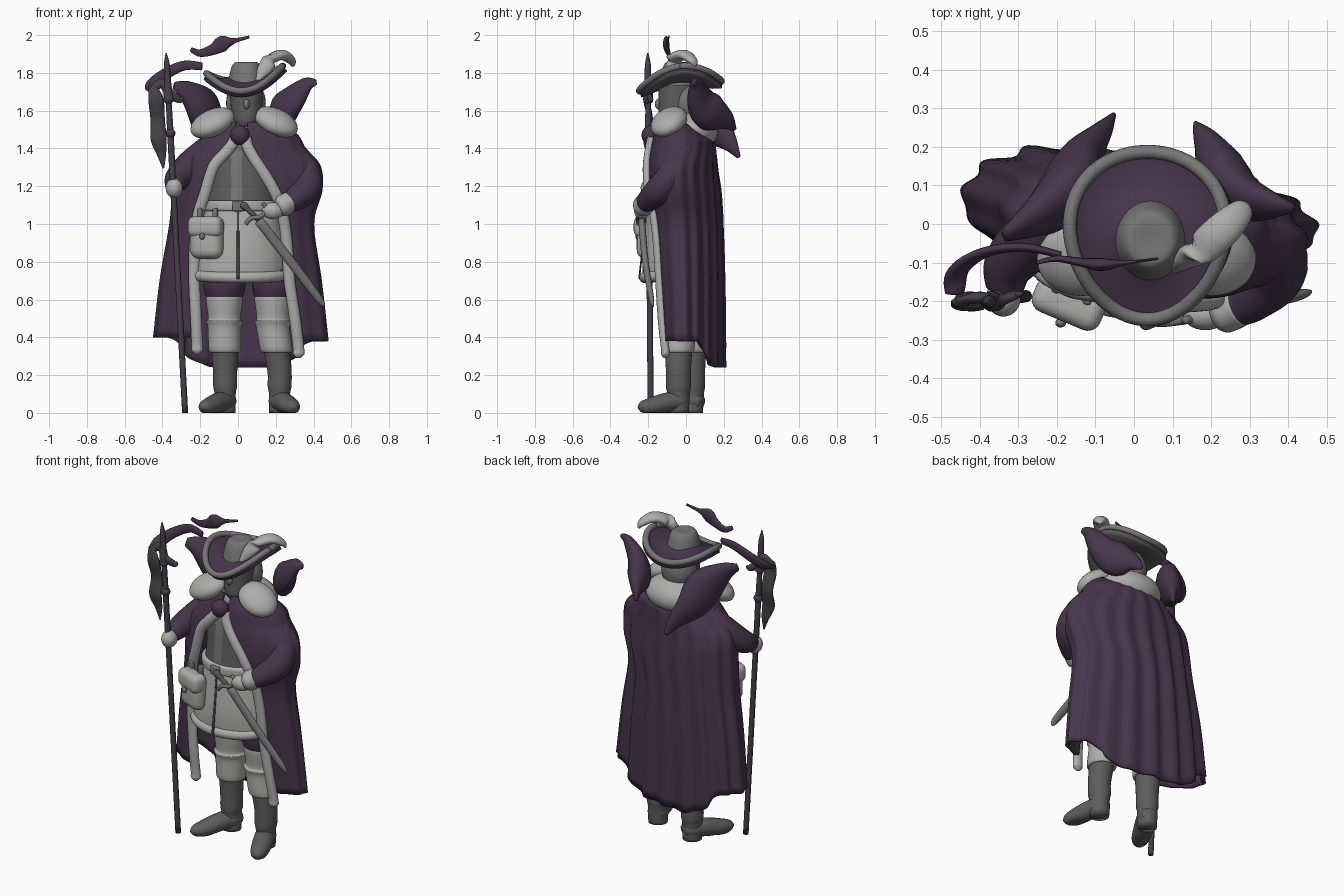
import bpy, math
from mathutils import Vector

def material(name, c):
    m = bpy.data.materials.new(name)
    m.diffuse_color = (*c, 1)
    return m

PURPLE = material("deep purple", (0.062, 0.035, 0.070))
LIGHT = material("light grey", (0.42, 0.42, 0.415))
MID = material("mid grey", (0.18, 0.18, 0.18))
DARK = material("dark grey", (0.11, 0.11, 0.113))
CHAR = material("charcoal", (0.060, 0.052, 0.064))

def mesh_obj(name, verts, faces, mats, rule=None):
    me = bpy.data.meshes.new(name)
    me.from_pydata([tuple(v) for v in verts], [], faces)
    ob = bpy.data.objects.new(name, me)
    bpy.context.collection.objects.link(ob)
    for m in (mats if isinstance(mats, list) else [mats]):
        me.materials.append(m)
    for p in me.polygons:
        p.use_smooth = True
        if rule:
            p.material_index = rule(p.center, p.normal)
    return ob

def smooth_path(pts, n=6):
    """Catmull-Rom interpolation of tuples of any length."""
    out = []
    for i in range(len(pts) - 1):
        p0, p1, p2, p3 = pts[max(i - 1, 0)], pts[i], pts[i + 1], pts[min(i + 2, len(pts) - 1)]
        for k in range(n):
            t = k / n
            out.append(tuple(0.5 * (2 * b + (c - a) * t + (2 * a - 5 * b + 4 * c - d) * t * t
                       + (3 * b - a - 3 * c + d) * t ** 3) for a, b, c, d in zip(p0, p1, p2, p3)))
    return out + [tuple(pts[-1])]

def skin(name, rings, mats, rule=None):
    """Join closed rings into a capped tube."""
    n = len(rings[0])
    verts = [v for r in rings for v in r]
    faces = [(i * n + j, i * n + (j + 1) % n, (i + 1) * n + (j + 1) % n, (i + 1) * n + j)
             for i in range(len(rings) - 1) for j in range(n)]
    faces += [tuple(reversed(range(n))), tuple(range(len(verts) - n, len(verts)))]
    return mesh_obj(name, verts, faces, mats, rule)

def loft(name, secs, mats, rule=None, n=40, steps=4):
    """Stack of horizontal ellipses: (z, cx, cy, rx, ry)."""
    rings = [[(cx + rx * math.cos(a), cy + ry * math.sin(a), z)
              for a in (2 * math.pi * j / n for j in range(n))]
             for z, cx, cy, rx, ry in smooth_path(secs, steps)]
    return skin(name, rings, mats, rule)

def sweep(name, pts, mats, ref=(0, 1, 0), flat=1.0, n=16, steps=6):
    """Elliptical tube along points (x, y, z, half width)."""
    path = smooth_path(pts, steps)
    pos = [Vector(p[:3]) for p in path]
    rings = []
    for i, p in enumerate(path):
        t = (pos[min(i + 1, len(pos) - 1)] - pos[max(i - 1, 0)]).normalized()
        s = t.cross(Vector(ref)).normalized()
        u = t.cross(s)
        w = max(p[3], 0.002)
        rings.append([pos[i] + s * w * math.cos(a) + u * w * flat * math.sin(a)
                      for a in (2 * math.pi * j / n for j in range(n))])
    return skin(name, rings, mats)

def blob(name, c, r, mat, rot=(0, 0, 0)):
    bpy.ops.mesh.primitive_uv_sphere_add(segments=28, ring_count=16, location=c, rotation=rot)
    ob = bpy.context.object
    ob.name, ob.scale = name, r
    ob.data.materials.append(mat)
    bpy.ops.object.shade_smooth()
    return ob

def box(name, c, size, mat, bevel=0.03, rot=(0, 0, 0)):
    bpy.ops.mesh.primitive_cube_add(size=1, location=c, rotation=rot)
    ob = bpy.context.object
    ob.name, ob.scale = name, size
    bpy.ops.object.transform_apply(location=False, rotation=False, scale=True)
    ob.data.materials.append(mat)
    b = ob.modifiers.new("round", 'BEVEL')
    b.width, b.segments = bevel, 5
    bpy.ops.object.shade_smooth()
    return ob

# Cape: rows of (z, cx, cy, rx, ry, left edge x, right edge x), open at the front
rows = smooth_path([
    (1.54, 0.05, -0.01, 0.18, 0.13, -0.01, 0.05), (1.47, 0.07, -0.01, 0.25, 0.16, -0.02, 0.05),
    (1.40, 0.055, -0.012, 0.305, 0.172, -0.055, 0.065), (1.31, 0.055, -0.015, 0.38, 0.18, -0.135, 0.12),
    (1.18, 0.05, -0.01, 0.395, 0.19, -0.18, 0.20),
    (1.0, 0.02, 0.0, 0.38, 0.185, -0.23, 0.26), (0.7, 0.015, 0.015, 0.425, 0.175, -0.245, 0.285),
    (0.38, 0.015, 0.025, 0.46, 0.165, -0.225, 0.33)], 5)
N = 120
cape, left_edge, right_edge = [], [], []
for i, (z, cx, cy, rx, ry, xl, xr) in enumerate(rows):
    t = i / (len(rows) - 1)
    tl = -math.pi + math.asin(min(1, (cx - xl) / rx))
    tr = math.pi - math.asin(max(-1, min(1, (xr - cx) / rx)))
    for j in range(N + 1):
        a = tl + (tr - tl) * j / N
        c = math.cos(a)
        back = max(0, c)
        f = 1 + 0.06 * t ** 0.6 * math.cos(17 * a + 1.5 * math.sin(2 * a)) * (0.2 + 0.8 * back)
        k = min(1, max(0, (c - 0.55) / 0.42))
        drop = 0.14 * k * k * (3 - 2 * k) * t ** 2 + 0.09 * back * (1 - t) ** 6
        x = cx + rx * f * math.sin(a)
        shear = 0.15 * (x - 0.02) * (0.6 + 0.4 * c) * min(1, 2 * t)
        cape.append((x, cy + ry * f * c - shear, z - drop + 0.02 * (x < 0) * t ** 4 * (1 - k)))
    if i > 5:
        left_edge.append((*cape[-N - 1], 0.03))
        right_edge.append((*cape[-1], 0.03))
M = N + 1
ob = mesh_obj("cape", cape, [(i * M + j, i * M + j + 1, (i + 1) * M + j + 1, (i + 1) * M + j)
              for i in range(len(rows) - 1) for j in range(N)], PURPLE)
ob.modifiers.new("cloth", 'SOLIDIFY').thickness = 0.02

# Fur edging down both sides of the cape opening
for name, e, dx in (("left_cape_trim", left_edge, 0.01), ("right_cape_trim", right_edge, -0.01)):
    x, y, z, w = e[-1]
    pts = [(p[0] + dx, p[1] - 0.01, p[2], p[3]) for p in e[::3]]
    sweep(name, pts + [(x + dx, y, z - 0.04, w), (x + dx, y, z - 0.07, w), (x + dx, y, z - 0.09, 0.01)],
          LIGHT, flat=0.75, steps=3)

# Torn hood wings behind the head
sweep("left_hood_wing", [(-0.335, -0.03, 1.73, 0.025), (-0.27, 0.01, 1.70, 0.065), (-0.19, 0.07, 1.62, 0.115),
      (-0.15, 0.15, 1.52, 0.10), (-0.09, 0.23, 1.43, 0.05), (-0.055, 0.28, 1.355, 0.012)],
      PURPLE, ref=(0.5, -0.8, 0.4), flat=0.6)
sweep("right_hood_wing", [(0.415, 0.04, 1.75, 0.015), (0.36, 0.05, 1.735, 0.045), (0.28, 0.075, 1.65, 0.085),
      (0.23, 0.13, 1.59, 0.10), (0.19, 0.21, 1.55, 0.055), (0.16, 0.26, 1.50, 0.01)],
      PURPLE, ref=(-0.5, -0.8, 0.4), flat=0.65)

# Fur mantle, collar lobes and clasp
blob("mantle", (0.045, 0.02, 1.49), (0.19, 0.15, 0.11), LIGHT)
blob("left_collar", (-0.135, -0.09, 1.535), (0.125, 0.1, 0.065), LIGHT, (0.3, -0.45, 0.2))
blob("right_collar", (0.20, -0.09, 1.54), (0.125, 0.1, 0.065), LIGHT, (0.3, 0.45, -0.2))
blob("clasp", (0.01, -0.19, 1.47), (0.052, 0.045, 0.052), PURPLE)

# Head and hair
loft("head", [(1.49, 0.045, -0.04, 0.05, 0.06), (1.54, 0.045, -0.06, 0.072, 0.085), (1.62, 0.045, -0.05, 0.083, 0.095),
     (1.75, 0.045, -0.045, 0.09, 0.1)], DARK)
blob("hair", (0.042, 0.01, 1.64), (0.105, 0.09, 0.13), MID)
blob("nose", (0.045, -0.145, 1.635), (0.017, 0.02, 0.028), MID)

# Hat: upswept brim sloping into the crown, rim, crown and feather
def brim_pt(s, a):
    ca, sa = math.cos(a), math.sin(a)
    return (0.035 + 0.2 * s * ca * (1 + 0.12 * sa), -0.03 + 0.217 * s * sa,
            1.735 + 0.10 * (1 - s) ** 2 + s * s * (0.08 * ca * ca + 0.02 * ca + (0.02 if sa > 0 else 0.03) * sa))
B = 64
angs = [2 * math.pi * j / B for j in range(B)]
brim = [brim_pt(0.3 + 0.1 * i, a) for i in range(8) for a in angs]
ob = mesh_obj("hat_brim", brim, [(i * B + j, (i + 1) * B + j, (i + 1) * B + (j + 1) % B, i * B + (j + 1) % B)
              for i in range(7) for j in range(B)], [PURPLE, DARK])
s = ob.modifiers.new("felt", 'SOLIDIFY')
s.thickness, s.material_offset = 0.035, 1
sweep("hat_rim", [(*brim_pt(1, a), 0.018) for a in angs + [0]], MID, ref=(0, 0, 1), steps=1)
loft("hat_crown", [(1.73, 0.043, -0.04, 0.1, 0.11), (1.79, 0.043, -0.04, 0.088, 0.095), (1.835, 0.043, -0.04, 0.076, 0.08),
     (1.857, 0.043, -0.04, 0.055, 0.06), (1.855, 0.043, -0.04, 0.01, 0.01)], MID)
sweep("hat_feather", [(0.10, -0.12, 1.76, 0.012), (0.14, -0.09, 1.82, 0.038), (0.18, -0.06, 1.875, 0.045),
      (0.235, -0.01, 1.895, 0.045), (0.28, 0.035, 1.865, 0.032), (0.29, 0.05, 1.835, 0.01)],
      LIGHT, ref=(0.5, 0.5, 0.7), flat=0.6)

# Jacket with a lighter front band
loft("jacket", [(1.06, 0.02, -0.04, 0.19, 0.165), (1.2, 0.02, -0.035, 0.18, 0.155), (1.35, 0.02, -0.03, 0.175, 0.145),
     (1.48, 0.03, -0.02, 0.13, 0.12)], [DARK, MID],
     lambda c, n: int(-0.04 < c.x < 0.015 and n.y < -0.5), n=60)

# Coat skirt, hem, slit, belt and buckle
loft("coat_skirt", [(1.12, 0.02, -0.04, 0.185, 0.16), (1.0, 0.02, -0.045, 0.21, 0.17), (0.85, 0.015, -0.05, 0.24, 0.18),
     (0.73, 0.01, -0.05, 0.25, 0.178), (0.70, 0.01, -0.05, 0.23, 0.16)], LIGHT)
ring = [(0.01 + 0.238 * math.cos(a), -0.05 + 0.168 * math.sin(a), 0.732 + 0.015 * math.sin(a) * (math.sin(a) < 0), 0.03)
        for a in angs + [0]]
sweep("coat_hem", ring, LIGHT, ref=(0, 0, 1), steps=1)
sweep("coat_slit", [(0.0, -0.211, 1.06, 0.006), (0.0, -0.227, 0.9, 0.007), (0.0, -0.248, 0.71, 0.008)], CHAR, flat=0.6)
loft("belt", [(1.07, 0.02, -0.04, 0.2, 0.172), (1.08, 0.02, -0.04, 0.207, 0.178), (1.115, 0.02, -0.04, 0.207, 0.178),
     (1.125, 0.02, -0.04, 0.195, 0.17)], LIGHT)
box("belt_buckle", (0.0, -0.222, 1.095), (0.06, 0.02, 0.055), MID, 0.008)

# Pouch, turned to follow the hip
turn = (0, 0, -0.4)
box("pouch", (-0.165, -0.195, 0.925), (0.18, 0.10, 0.22), LIGHT, 0.048, turn)
box("pouch_flap", (-0.17, -0.207, 0.985), (0.19, 0.095, 0.11), LIGHT, 0.035, turn)
blob("pouch_button", (-0.19, -0.256, 0.935), (0.014, 0.012, 0.018), MID)
for x, y in ((-0.20, -0.165), (-0.12, -0.195)):
    box("pouch_strap", (x, y, 1.05), (0.025, 0.03, 0.07), MID, 0.01, turn)

# Legs: breeches, cuffs, boots, feet
for side, x, xb, y, toe in (("left", -0.072, -0.068, 0.035, (-0.185, -0.185)), ("right", 0.185, 0.22, -0.04, (0.30, -0.245))):
    loft(side + "_breeches", [(0.58, x, y, 0.085, 0.085), (0.66, x, y, 0.11, 0.11), (0.76, x, y, 0.11, 0.11)], PURPLE)
    loft(side + "_boot_cuff", [(0.32, (x + xb) / 2, y, 0.07, 0.07), (0.335, (x + xb) / 2, y, 0.085, 0.085),
         (0.45, x, y, 0.088, 0.088), (0.485, x, y, 0.098, 0.097), (0.50, x, y, 0.086, 0.086),
         (0.60, x, y, 0.098, 0.098), (0.625, x, y, 0.092, 0.092)], LIGHT)
    loft(side + "_boot", [(0.0, xb, y, 0.055, 0.055), (0.10, xb, y, 0.056, 0.06), (0.14, xb, y, 0.063, 0.066),
         (0.22, xb, y, 0.064, 0.066), (0.35, (x + xb) / 2, y, 0.072, 0.074)], DARK)
    d = Vector((toe[0] - xb, toe[1] - y))
    f = lambda t, z, w: (xb + d.x * t, y + d.y * t, z, w)
    foot = sweep(side + "_foot", [f(-0.22, 0.055, 0.035), f(-0.05, 0.062, 0.058), f(0.3, 0.055, 0.058),
                 f(0.7, 0.035, 0.052), f(0.93, 0.032, 0.036), f(1.03, 0.03, 0.012)], DARK, ref=(0, 0, 1), flat=0.9)
    for v in foot.data.vertices:
        v.co.z = max(v.co.z, 0)

# Arms and hands
sweep("left_sleeve", [(-0.16, 0.0, 1.40, 0.07), (-0.25, -0.03, 1.31, 0.08), (-0.32, -0.10, 1.24, 0.068),
      (-0.335, -0.165, 1.21, 0.05)], PURPLE, ref=(1, 0, 0))
sweep("right_sleeve", [(0.24, 0.0, 1.42, 0.08), (0.355, -0.06, 1.28, 0.08), (0.365, -0.13, 1.19, 0.078),
      (0.30, -0.195, 1.13, 0.062), (0.26, -0.215, 1.11, 0.052)], PURPLE, ref=(0, 0.8, 0.6))
blob("left_hand", (-0.338, -0.19, 1.19), (0.045, 0.05, 0.052), LIGHT)
sweep("right_cuff", [(0.275, -0.21, 1.12, 0.055), (0.235, -0.225, 1.095, 0.058), (0.215, -0.23, 1.085, 0.045)], LIGHT)
blob("right_hand", (0.185, -0.235, 1.07), (0.058, 0.04, 0.045), LIGHT)

# Sword: sheath, grip and curled guard
sweep("sword_sheath", [(0.11, -0.235, 1.02, 0.026), (0.28, -0.215, 0.80, 0.025), (0.42, -0.185, 0.615, 0.021),
      (0.455, -0.175, 0.565, 0.008)], MID, flat=0.7)
sweep("sword_grip", [(0.12, -0.235, 1.01, 0.014), (0.06, -0.25, 1.07, 0.014), (0.03, -0.255, 1.10, 0.02),
      (0.02, -0.255, 1.11, 0.008)], DARK)
sweep("sword_guard", [(0.04, -0.25, 1.0, 0.012), (0.07, -0.255, 1.03, 0.012), (0.12, -0.25, 1.04, 0.012),
      (0.15, -0.245, 1.08, 0.012), (0.13, -0.25, 1.11, 0.01)], MID)

# Staff with knobs and spear tip
def on_staff(z, r):
    return (-0.28 - 0.1 * z / 1.9, -0.187 - 0.008 * z, z, r)
sweep("staff", [on_staff(z, r) for z, r in ((0.0, 0.016), (0.5, 0.016), (1.0, 0.016), (1.46, 0.017), (1.65, 0.015))], CHAR)
sweep("staff_tip", [on_staff(z, r) for z, r in ((1.63, 0.012), (1.67, 0.026), (1.75, 0.018), (1.84, 0.016), (1.905, 0.003))], CHAR)
for z in (1.48, 1.66):
    blob("staff_knob", on_staff(z, 0)[:3], (0.027, 0.027, 0.025), CHAR)

# Ribbons fluttering from the staff
sweep("ribbon_top", [(-0.19, -0.08, 1.835, 0.02), (-0.29, -0.06, 1.838, 0.026), (-0.39, -0.075, 1.79, 0.03),
      (-0.455, -0.12, 1.735, 0.034), (-0.465, -0.18, 1.71, 0.025)], PURPLE, flat=0.45)
sweep("ribbon_tail", [(-0.455, -0.2, 1.73, 0.02), (-0.435, -0.21, 1.66, 0.04), (-0.425, -0.19, 1.55, 0.038),
      (-0.42, -0.21, 1.45, 0.042), (-0.405, -0.2, 1.37, 0.025), (-0.395, -0.2, 1.295, 0.004)], CHAR, flat=0.4)
sweep("ribbon_knot", [(-0.45, -0.2, 1.715, 0.02), (-0.40, -0.19, 1.745, 0.025), (-0.36, -0.2, 1.69, 0.025),
      (-0.31, -0.185, 1.66, 0.02), (-0.29, -0.18, 1.67, 0.008)], CHAR, flat=0.6)
sweep("ribbon_loose", [(-0.25, -0.1, 1.925, 0.012), (-0.20, -0.09, 1.905, 0.02), (-0.13, -0.10, 1.925, 0.03),
      (-0.08, -0.105, 1.955, 0.042), (-0.02, -0.10, 1.97, 0.014), (0.06, -0.09, 1.99, 0.008)], PURPLE, flat=0.4)
